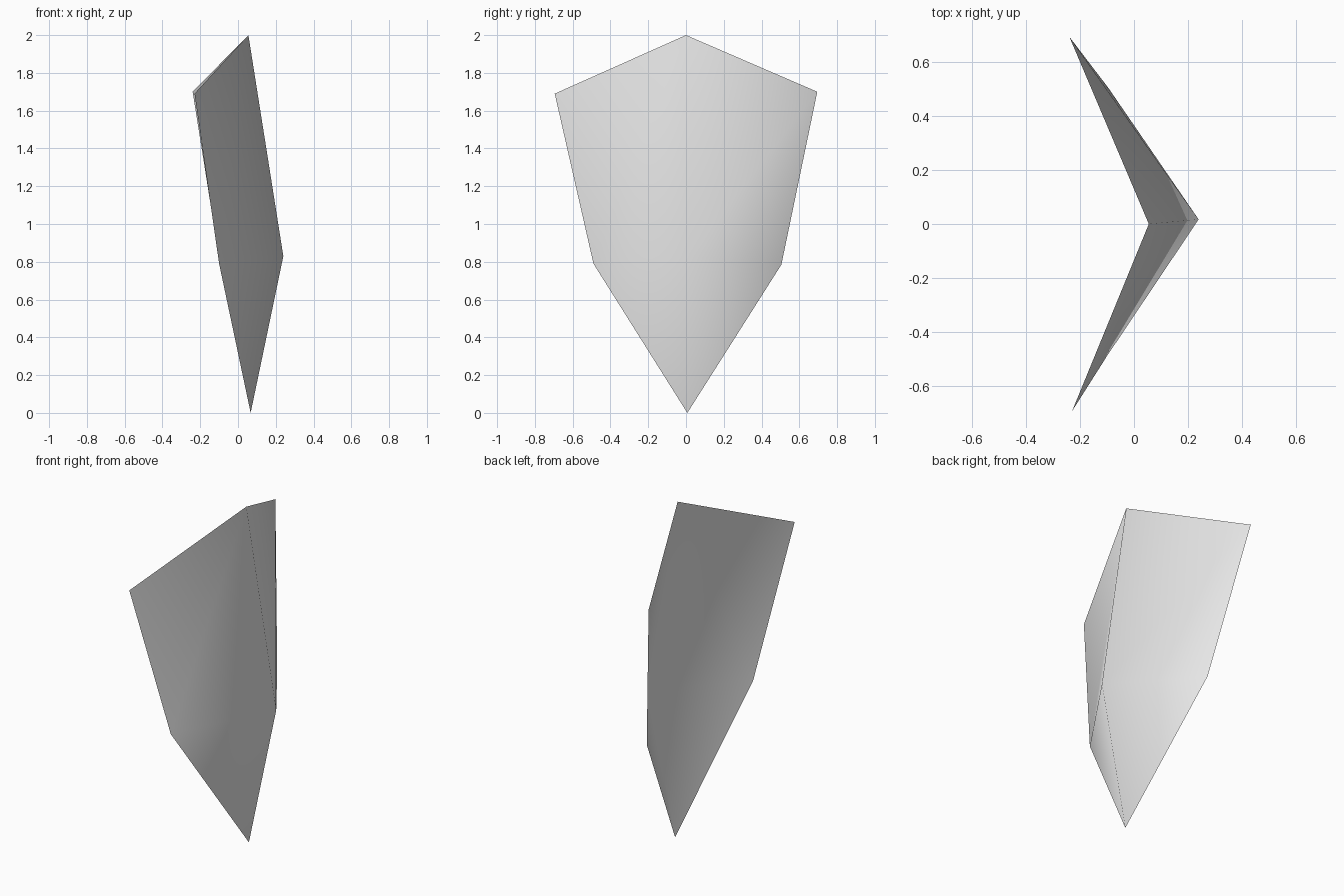
import bpy
import bmesh

cube = bpy.data.objects.get("Cube")
if cube:
    bpy.data.objects.remove(cube, do_unlink=True)

# Light grey surface
grey = bpy.data.materials.new("light_grey")
grey.use_nodes = True
colour = (0.8, 0.8, 0.8, 1)
grey.diffuse_color = colour
grey.node_tree.nodes["Principled BSDF"].inputs["Base Color"].default_value = colour

# Corners of the bent sheet
corners = {
    "top": (0.055, 0, 2),
    "ridge": (0.24, 0.017, 0.83),
    "tip": (0.067, 0.007, 0),
    "right_shoulder": (-0.23, -0.695, 1.69),
    "right_waist": (-0.1, -0.49, 0.79),
    "left_shoulder": (-0.24, 0.695, 1.7),
    "left_waist": (-0.095, 0.505, 0.785),
}

# Two wings folded along the central ridge, outer side towards +x
panels = [
    ("top", "right_shoulder", "right_waist"),
    ("top", "right_waist", "ridge"),
    ("ridge", "right_waist", "tip"),
    ("top", "ridge", "left_shoulder"),
    ("ridge", "left_waist", "left_shoulder"),
    ("ridge", "tip", "left_waist"),
]

bm = bmesh.new()
verts = {name: bm.verts.new(co) for name, co in corners.items()}
for panel in panels:
    bm.faces.new([verts[name] for name in panel]).smooth = True

mesh = bpy.data.meshes.new("shield_plate")
bm.to_mesh(mesh)
bm.free()
mesh.materials.append(grey)
plate = bpy.data.objects.new("shield_plate", mesh)
bpy.context.collection.objects.link(plate)
